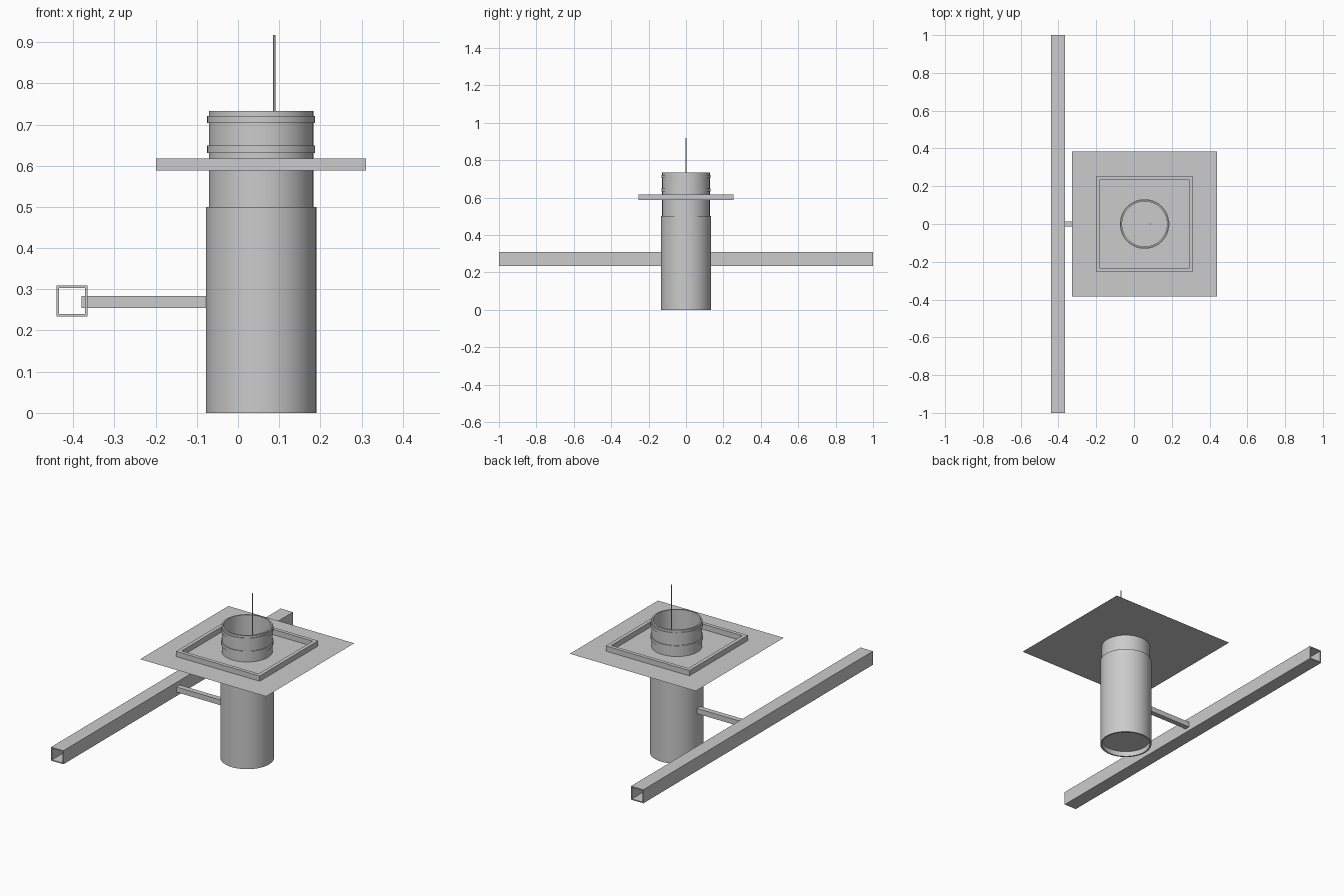
import bpy, bmesh, math
from mathutils import Vector

if "Cube" in bpy.data.objects:
    bpy.data.objects.remove(bpy.data.objects["Cube"])

CX = 0.056          # axis of the pipe
SEG = 64

steel = bpy.data.materials.new("grey_steel")
steel.diffuse_color = (0.6, 0.6, 0.6, 1)
steel.use_nodes = True
steel.node_tree.nodes["Principled BSDF"].inputs["Base Color"].default_value = steel.diffuse_color


def finish(name, bm, smooth=False, recalc=True):
    if recalc:
        bmesh.ops.recalc_face_normals(bm, faces=bm.faces)
    me = bpy.data.meshes.new(name)
    bm.to_mesh(me)
    bm.free()
    me.materials.append(steel)
    ob = bpy.data.objects.new(name, me)
    bpy.context.collection.objects.link(ob)
    if smooth:
        bpy.ops.object.select_all(action='DESELECT')
        ob.select_set(True)
        bpy.context.view_layer.objects.active = ob
        bpy.ops.object.shade_smooth_by_angle(angle=math.radians(35))
    return ob


def loft(name, loops, smooth=False):
    """Closed sweep through loops of points (last loop joins the first)."""
    bm = bmesh.new()
    rings = [[bm.verts.new(p) for p in lp] for lp in loops]
    for a, b in zip(rings, rings[1:] + rings[:1]):
        for i in range(len(a)):
            j = (i + 1) % len(a)
            bm.faces.new((a[i], a[j], b[j], b[i]))
    return finish(name, bm, smooth)


def circle(r, z):
    return [Vector((CX + r * math.cos(2 * math.pi * i / SEG),
                    r * math.sin(2 * math.pi * i / SEG), z)) for i in range(SEG)]


def square(h, z):
    return [Vector((CX + sx * h, sy * h, z)) for sx, sy in ((-1, -1), (1, -1), (1, 1), (-1, 1))]


def tube(name, r_out, r_in, z0, z1):
    return loft(name, [circle(r_out, z0), circle(r_out, z1),
                       circle(r_in, z1), circle(r_in, z0)], True)


def box(name, x0, x1, y0, y1, z0, z1):
    bm = bmesh.new()
    bmesh.ops.create_cube(bm, size=1)
    for v in bm.verts:
        v.co = (x0 + (v.co.x + .5) * (x1 - x0), y0 + (v.co.y + .5) * (y1 - y0),
                z0 + (v.co.z + .5) * (z1 - z0))
    return finish(name, bm)


def cylinder(name, x, r, z0, z1, seg):
    bm = bmesh.new()
    bmesh.ops.create_cone(bm, cap_ends=True, segments=seg, radius1=r, radius2=r, depth=z1 - z0)
    bmesh.ops.translate(bm, verts=bm.verts, vec=(x, 0, (z0 + z1) / 2))
    return finish(name, bm, True)


# Outer sleeve, inner pipe, recessed bottom plate
tube("outer_sleeve", 0.134, 0.126, 0.0, 0.50)
tube("inner_pipe", 0.127, 0.119, 0.03, 0.733)
cylinder("bottom_plate", CX, 0.1265, 0.028, 0.034, SEG)

# Clamp bands
for i, (z0, z1) in enumerate(((0.631, 0.649), (0.704, 0.721))):
    tube("clamp_band_%d" % (i + 1), 0.131, 0.126, z0, z1)

# Thin flashing sheet with a round hole for the pipe
bm = bmesh.new()
edges = []
for pts in (square(0.384, 0.588), circle(0.127, 0.588)):
    vs = [bm.verts.new(p) for p in pts]
    edges += [bm.edges.new((vs[i], vs[(i + 1) % len(vs)])) for i in range(len(vs))]
bmesh.ops.triangle_fill(bm, edges=edges, use_beauty=True, normal=(0, 0, 1))
for f in bm.faces:
    f.normal_update()
    if f.normal.z < 0:
        f.normal_flip()
finish("flashing_sheet", bm, recalc=False)

# Square raised frame on the sheet
loft("curb_frame", [square(0.255, 0.588), square(0.255, 0.617),
                    square(0.235, 0.617), square(0.235, 0.588)])

# Long hollow square beam
def beam_loop(h, y):
    return [Vector((-0.4025 + sx * h, y, 0.2715 + sz * h))
            for sx, sz in ((-1, -1), (1, -1), (1, 1), (-1, 1))]

loft("square_beam", [beam_loop(0.0375, -1), beam_loop(0.0375, 1),
                     beam_loop(0.0315, 1), beam_loop(0.0315, -1)])

# Bracket arm between beam and sleeve
box("bracket_arm", -0.38, -0.072, -0.0145, 0.0145, 0.255, 0.284)

# Thin upright rod
cylinder("thin_rod", 0.088, 0.0025, 0.5, 0.917, 12)
